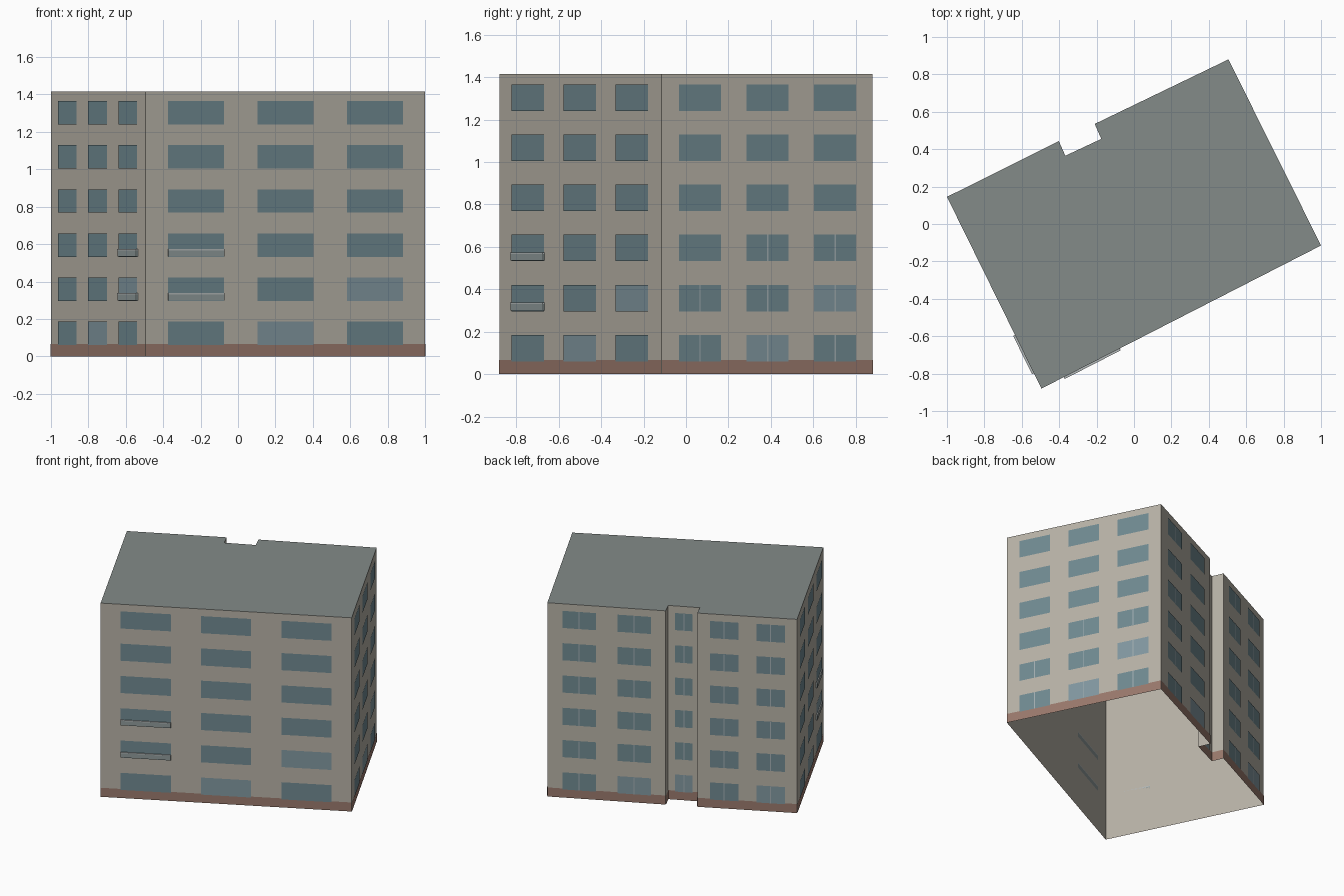
import bpy, bmesh
from mathutils import Vector

if "Cube" in bpy.data.objects:
    bpy.data.objects.remove(bpy.data.objects["Cube"])

H = 1.415          # wall height
STEP = 0.236       # storey height
FOOT = [(-1.0, 0.145), (-0.495, -0.88), (1.0, -0.115), (0.505, 0.88),
        (-0.21, 0.535), (-0.175, 0.455), (-0.367, 0.365), (-0.402, 0.443)]
P = [Vector((x, y, 0)) for x, y in FOOT]
UP = Vector((0, 0, 1))


def material(name, rgb):
    m = bpy.data.materials.new(name)
    m.diffuse_color = (*rgb, 1)
    m.use_nodes = True
    m.node_tree.nodes["Principled BSDF"].inputs["Base Color"].default_value = m.diffuse_color
    return m


def quad(bm, side, u0, u1, z0, z1, off):
    """Rectangle on a wall, u as a fraction of the wall length."""
    a, b = P[side], P[(side + 1) % len(P)]
    n = (b - a).cross(UP).normalized() * off
    corners = [(u0, z0), (u1, z0), (u1, z1), (u0, z1)]
    return bm.faces.new([bm.verts.new(a.lerp(b, u) + n + UP * z) for u, z in corners])


def box(bm, side, u0, u1, z0, z1, depth):
    """Shallow box standing out from a wall."""
    front = quad(bm, side, u0, u1, z0, z1, depth)
    back = quad(bm, side, u0, u1, z0, z1, 0.0)
    f, k = list(front.verts), list(back.verts)
    for i in range(4):
        j = (i + 1) % 4
        bm.faces.new((k[i], k[j], f[j], f[i]))
    back.normal_flip()


def finish(name, bm, mat):
    bmesh.ops.remove_doubles(bm, verts=bm.verts, dist=0.0001)
    me = bpy.data.meshes.new(name)
    bm.to_mesh(me)
    bm.free()
    me.materials.append(mat)
    ob = bpy.data.objects.new(name, me)
    bpy.context.collection.objects.link(ob)


walls, roof, base, glass, lit, bars, rails, panels = [bmesh.new() for _ in range(8)]

# Walls (open underneath) and base course
for s in range(len(P)):
    quad(walls, s, 0, 1, 0, H, 0)
    quad(base, s, 0, 1, 0, 0.066, 0.002)

# Flat roof
roof.faces.new([roof.verts.new(p + UP * H) for p in P])

# Window columns: wall index -> (centres, half width)
three = ([0.18, 0.5, 0.82], 0.1)
two = ([0.27, 0.735], 0.143)
layout = {0: three, 1: three, 2: three, 3: two, 5: ([0.5], 0.28), 7: two}
balcony = {0: 2, 1: 0}

for s, (centres, hw) in layout.items():
    for c, u in enumerate(centres):
        for k in range(6):
            z0 = 0.06 + STEP * k
            z1 = z0 + 0.125
            # A few paler panes on the lower floors
            pale = (k == 0 and c == min(1, len(centres) - 1)) or (k == 1 and c == 2)
            quad(lit if pale else glass, s, u - hw, u + hw, z0, z1, 0.004)
            # Centre bars on the back, and on lower floors of the right side
            if s >= 3 or (s == 2 and (k < 2 or (k == 2 and c > 0))):
                length = (P[(s + 1) % len(P)] - P[s]).length
                w = 0.003 / length
                quad(bars, s, u - w, u + w, z0, z1, 0.006)
            # Balcony fronts with a top rail
            if balcony.get(s) == c and k in (1, 2):
                box(panels, s, u - hw, u + hw, z0 + 0.003, z0 + 0.035, 0.01)
                box(rails, s, u - hw, u + hw, z0 + 0.035, z0 + 0.042, 0.011)

finish("walls", walls, material("wall_plaster", (0.47, 0.44, 0.38)))
finish("roof", roof, material("roof_grey", (0.23, 0.26, 0.25)))
finish("base_course", base, material("base_brown", (0.32, 0.19, 0.15)))
finish("windows", glass, material("glass", (0.16, 0.25, 0.28)))
finish("pale_windows", lit, material("pale_glass", (0.22, 0.31, 0.35)))
finish("window_bars", bars, material("bar_grey", (0.36, 0.42, 0.44)))
finish("balcony_panels", panels, material("panel_grey", (0.27, 0.32, 0.32)))
finish("balcony_rails", rails, material("rail_grey", (0.45, 0.48, 0.48)))
